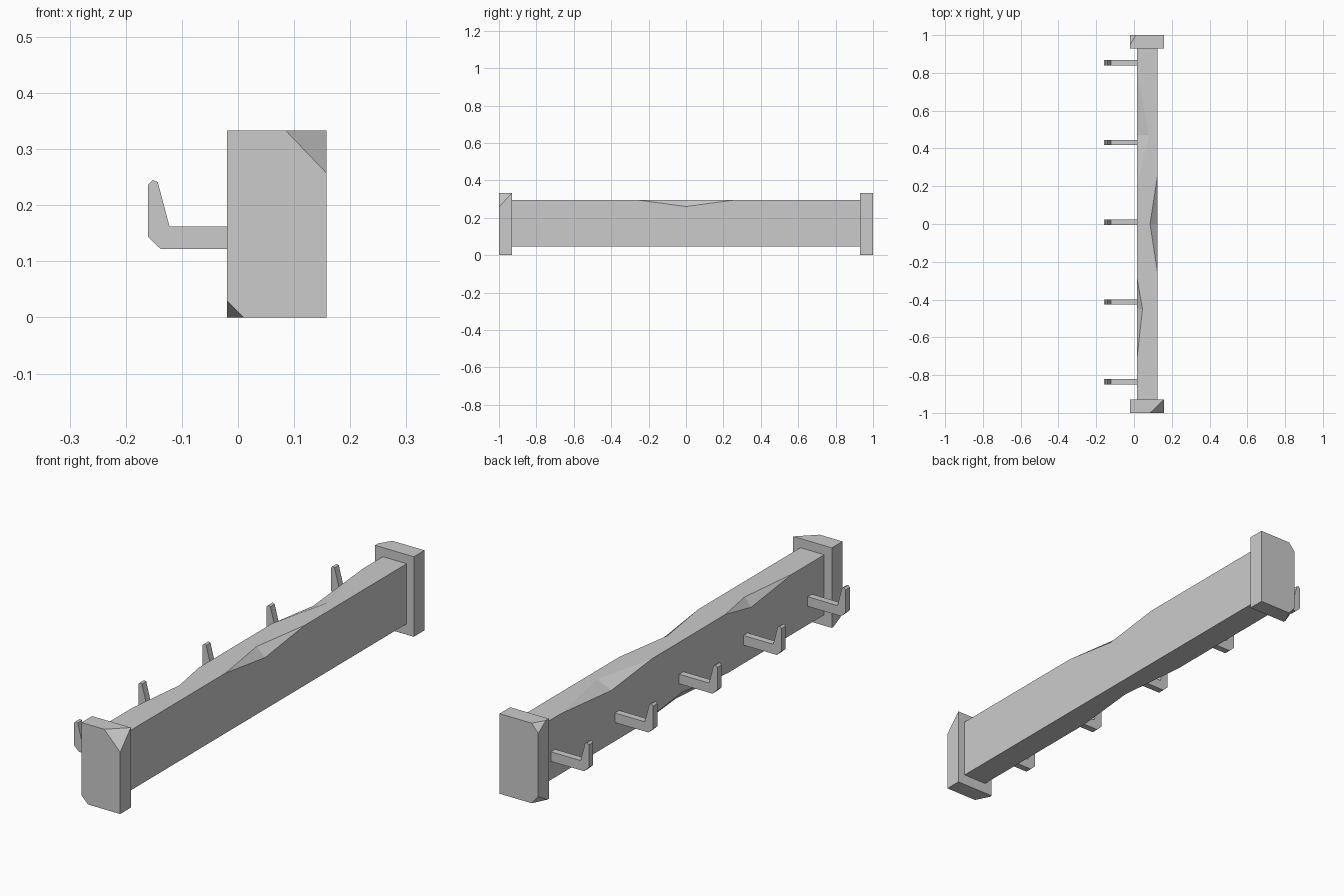
import bpy
import bmesh
from mathutils import Vector

cube = bpy.data.objects.get("Cube")
if cube:
    bpy.data.objects.remove(cube, do_unlink=True)

grey = bpy.data.materials.new("plain grey")
grey.use_nodes = True
COLOUR = (0.6, 0.6, 0.6, 1)
grey.diffuse_color = COLOUR
grey.node_tree.nodes["Principled BSDF"].inputs["Base Color"].default_value = COLOUR


def finish(bm, name):
    bmesh.ops.recalc_face_normals(bm, faces=bm.faces)
    mesh = bpy.data.meshes.new(name)
    bm.to_mesh(mesh)
    bm.free()
    mesh.materials.append(grey)
    obj = bpy.data.objects.new(name, mesh)
    bpy.context.collection.objects.link(obj)
    return obj


def box(low, high):
    bm = bmesh.new()
    bmesh.ops.create_cube(bm, size=1)
    low, high = Vector(low), Vector(high)
    for v in bm.verts:
        v.co = (low + high) / 2 + v.co * (high - low)
    return bm


def clip_corner(bm, corner, offsets):
    """Slice a corner off, through points offset along x, y and z."""
    corner = Vector(corner)
    normal = Vector([-1 / d for d in offsets])
    point = corner + Vector((offsets[0], 0, 0))
    geom = bm.verts[:] + bm.edges[:] + bm.faces[:]
    cut = bmesh.ops.bisect_plane(bm, geom=geom, plane_co=point,
                                 plane_no=normal, clear_outer=True)
    edges = [e for e in cut["geom_cut"] if isinstance(e, bmesh.types.BMEdge)]
    bmesh.ops.contextual_create(bm, geom=edges)


def notch(obj, start, middle, end, edge, dx, dz):
    """Chip a long edge with a two-sided valley."""
    x, z = edge
    peak = Vector((x, middle, z))
    top, side = peak + Vector((dx, 0, 0)), peak + Vector((0, 0, dz))
    centre = (top + side) / 2
    ends = [Vector((x, y, z)) for y in (start, end)]
    points = [e + (e - centre) * 0.05 for e in ends]
    points += [top + (top - side) * 0.2, side + (side - top) * 0.2]
    points.append(peak - Vector((dx, 0, dz)) * 2)
    bm = bmesh.new()
    for p in points:
        bm.verts.new(p)
    bmesh.ops.convex_hull(bm, input=bm.verts)
    cutter = finish(bm, "notch_cutter")
    mod = obj.modifiers.new("notch", 'BOOLEAN')
    mod.operation = 'DIFFERENCE'
    mod.solver = 'EXACT'
    mod.object = cutter
    bpy.context.view_layer.objects.active = obj
    bpy.ops.object.modifier_apply(modifier=mod.name)
    bpy.data.objects.remove(cutter, do_unlink=True)


# Long beam with chipped edges
LEFT, RIGHT, LOW, HIGH = 0.015, 0.125, 0.045, 0.295
beam = finish(box((LEFT, -0.94, LOW), (RIGHT, 0.94, HIGH)), "beam")
notch(beam, -0.26, 0, 0.26, (RIGHT, HIGH), -0.04, -0.035)
notch(beam, -0.72, -0.45, -0.28, (LEFT, HIGH), 0.03, -0.035)
notch(beam, 0.2, 0.47, 0.8, (LEFT, HIGH), 0.065, -0.03)
notch(beam, -0.3, 0, 0.3, (LEFT, LOW), 0.03, 0.035)

# End blocks with broken corners
bm = box((-0.02, -1, 0), (0.158, -0.93, 0.333))
clip_corner(bm, (0.158, -1, 0.333), (-0.073, 0.07, -0.076))
clip_corner(bm, (-0.02, -1, 0), (0.03, 0.06, 0.03))
finish(bm, "front_end_block")

bm = box((-0.02, 0.93, 0), (0.158, 1, 0.333))
clip_corner(bm, (-0.02, 1, 0.333), (0.03, -0.05, -0.035))
clip_corner(bm, (-0.02, 1, 0), (0.03, -0.06, 0.035))
finish(bm, "back_end_block")

# Row of hooks, each an extruded side profile
PROFILE = [(0.03, 0.122), (-0.138, 0.122), (-0.16, 0.143), (-0.16, 0.237),
           (-0.152, 0.245), (-0.143, 0.241), (-0.122, 0.162), (0.03, 0.162)]
for i in range(5):
    y = -0.835 + i * 0.422
    bm = bmesh.new()
    face = bm.faces.new([bm.verts.new((px, y - 0.014, pz)) for px, pz in PROFILE])
    grown = bmesh.ops.extrude_face_region(bm, geom=[face])["geom"]
    moved = [v for v in grown if isinstance(v, bmesh.types.BMVert)]
    bmesh.ops.translate(bm, verts=moved, vec=(0, 0.028, 0))
    finish(bm, f"hook_{i + 1}")
